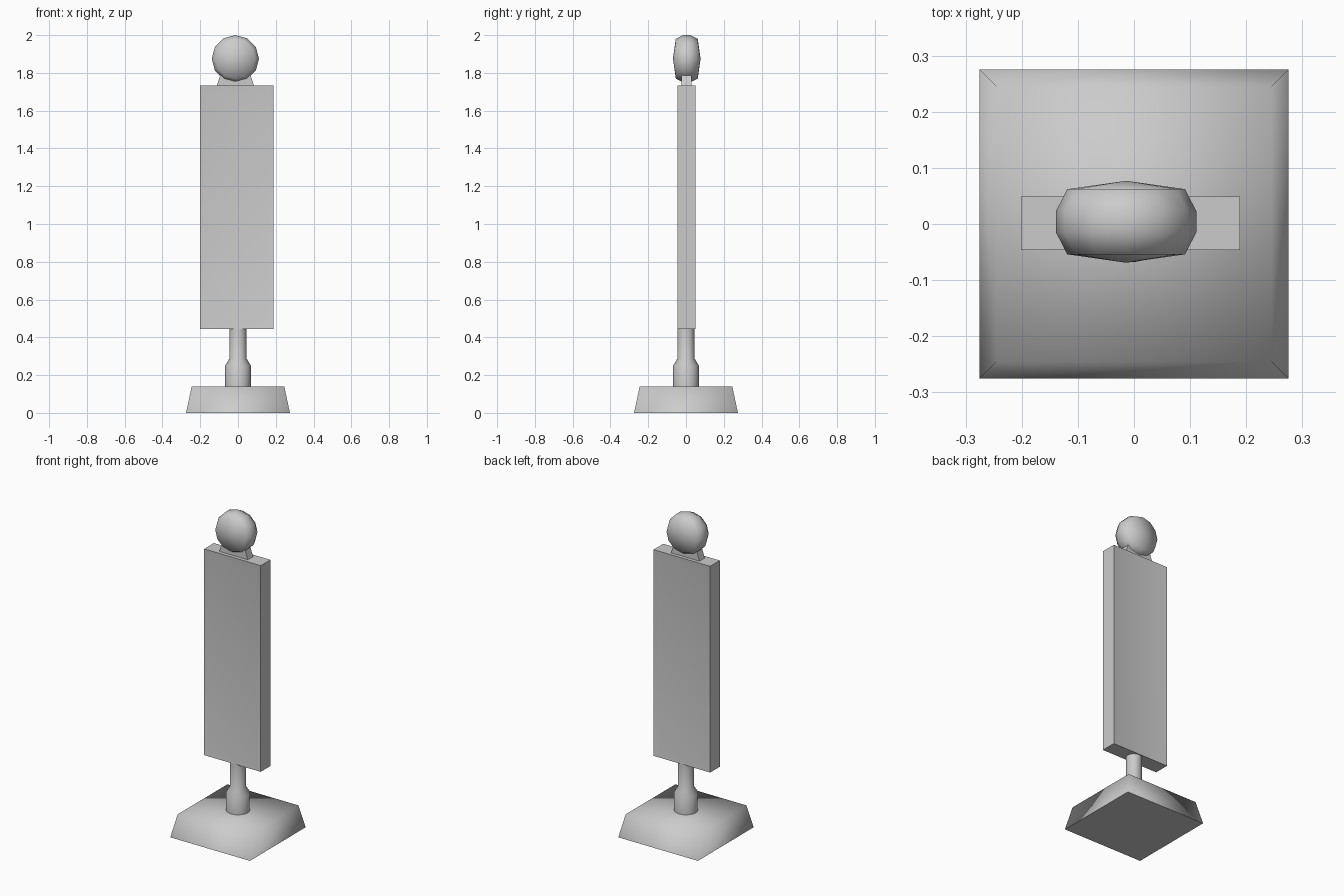
import bpy, bmesh, math

if "Cube" in bpy.data.objects:
    bpy.data.objects.remove(bpy.data.objects["Cube"])


def finish(name, bm, angle):
    bmesh.ops.recalc_face_normals(bm, faces=bm.faces)
    me = bpy.data.meshes.new(name)
    bm.to_mesh(me)
    bm.free()
    ob = bpy.data.objects.new(name, me)
    bpy.context.collection.objects.link(ob)
    bpy.ops.object.select_all(action='DESELECT')
    ob.select_set(True)
    bpy.context.view_layer.objects.active = ob
    bpy.ops.object.shade_smooth_by_angle(angle=math.radians(angle))
    return ob


def loft(bm, rings):
    """Skin a list of closed rings and cap both ends."""
    vs = [[bm.verts.new(p) for p in r] for r in rings]
    n = len(vs[0])
    for a, b in zip(vs, vs[1:]):
        for i in range(n):
            j = (i + 1) % n
            bm.faces.new((a[i], a[j], b[j], b[i]))
    return bm.faces.new(vs[0]), bm.faces.new(vs[-1])


def rect(x0, x1, y0, y1, z):
    return [(x0, y0, z), (x1, y0, z), (x1, y1, z), (x0, y1, z)]


def circle(r, z, n):
    return [(r * math.cos(math.tau * i / n), r * math.sin(math.tau * i / n), z) for i in range(n)]


# tapered square base
bm = bmesh.new()
loft(bm, [rect(-.275, .275, -.275, .275, 0), rect(-.245, .245, -.245, .245, .14)])
finish("base", bm, 89)

# stepped post
bm = bmesh.new()
loft(bm, [circle(r, z, 16) for r, z in ((.068, .135), (.068, .25), (.045, .288), (.045, .45))])
finish("post", bm, 45)

# tall board with softly dished front and back
bm = bmesh.new()
loft(bm, [rect(-.201, .189, -.046, .049, z) for z in (.445, 1.732)])
bm.normal_update()
panels = [f for f in bm.faces if abs(f.normal.y) > .9]
bmesh.ops.recalc_face_normals(bm, faces=bm.faces)
bmesh.ops.inset_individual(bm, faces=panels, thickness=.045, depth=-.006)
finish("board", bm, 30)

# wedge-shaped neck under the disc
bm = bmesh.new()
loft(bm, [rect(-.113, .085, -.024, .028, 1.73), rect(-.09, .062, -.024, .028, 1.80)])
finish("disc_mount", bm, 30)

# faceted disc facing front and back, with shallow cone faces
bm = bmesh.new()
caps = loft(bm, [circle(r, y, 12) for r, y in ((.105, -.058), (.125, -.019), (.125, .019), (.105, .058))])
for f, y in zip(caps, (-.073, .073)):
    tip = bmesh.ops.poke(bm, faces=[f])["verts"][0]
    tip.co.z = y
for v in bm.verts:
    x, y, z = v.co
    v.co = (x - .014, z + .004, y + 1.875)
finish("disc", bm, 60)
